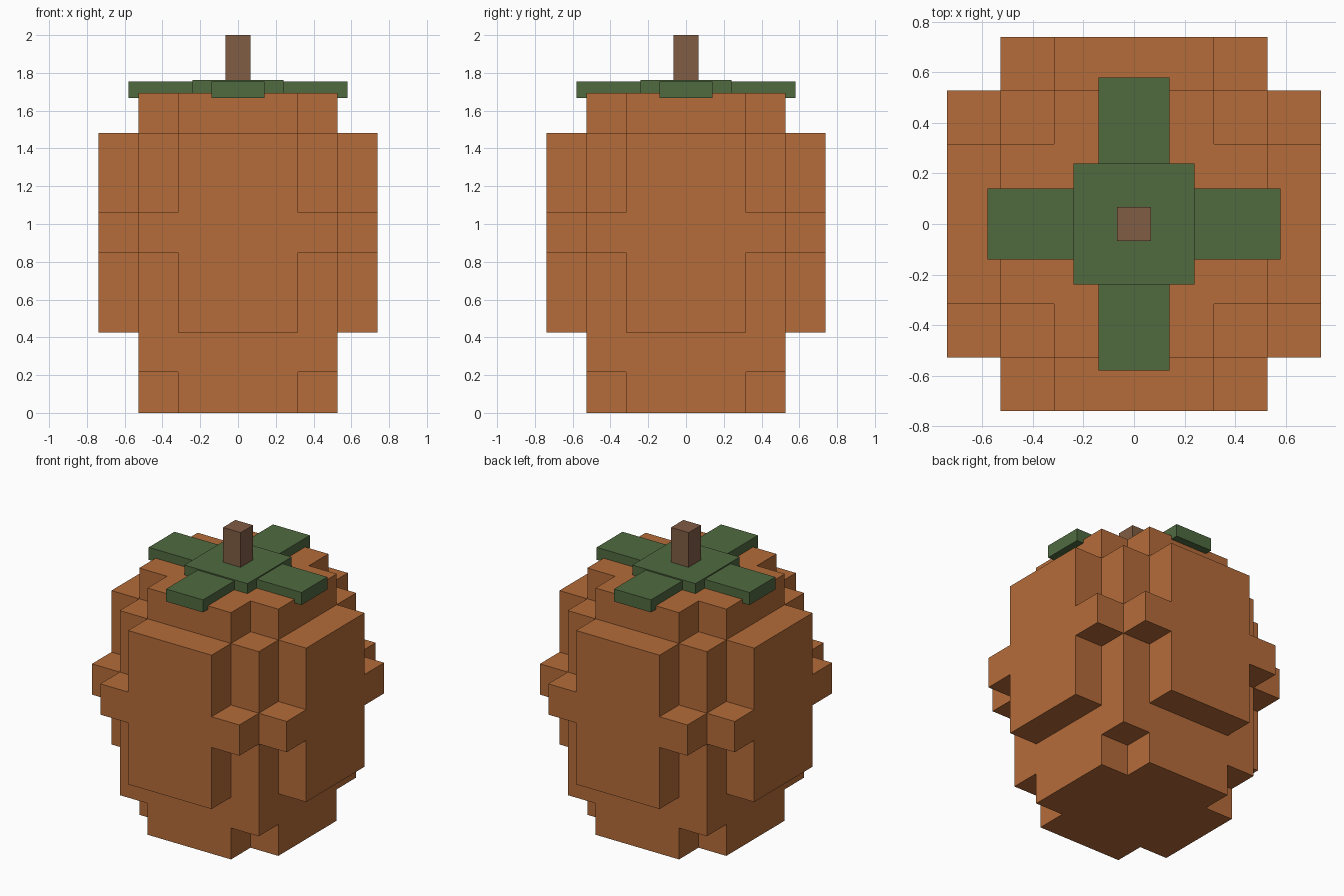
import bpy, bmesh, math
from mathutils import Matrix, Vector

if "Cube" in bpy.data.objects:
    bpy.data.objects.remove(bpy.data.objects["Cube"])

U = 0.2112   # block size
LIFT = 0.004  # small offset of the block layers


def material(name, rgb):
    m = bpy.data.materials.new(name)
    m.diffuse_color = (*rgb, 1)
    m.use_nodes = True
    m.node_tree.nodes["Principled BSDF"].inputs["Base Color"].default_value = m.diffuse_color
    return m


ORANGE = material("orange_skin", (0.462, 0.150, 0.041))
GREEN = material("leaf_green", (0.080, 0.145, 0.051))
BROWN = material("stem_brown", (0.216, 0.109, 0.058))


def add_object(name, bm, mat):
    mesh = bpy.data.meshes.new(name)
    bm.to_mesh(mesh)
    bm.free()
    mesh.materials.append(mat)
    obj = bpy.data.objects.new(name, mesh)
    bpy.context.collection.objects.link(obj)
    return obj


def box(name, lo, hi, mat):
    lo, hi = Vector(lo), Vector(hi)
    bm = bmesh.new()
    bmesh.ops.create_cube(bm, size=1, matrix=Matrix.Translation((lo + hi) / 2)
                          @ Matrix.Diagonal((*(hi - lo), 1)))
    return add_object(name, bm, mat)


def filled(i, j, k):
    """Whether the block at column i, j and layer k belongs to the body."""
    if not 0 <= k <= 7:
        return False
    near, far = sorted((abs(i), abs(j)))
    if far <= 2:                       # core, corners cut at top and bottom
        return 1 <= k <= 6 or near <= 1
    if far == 3:                       # raised side panels with a wider band
        return (2 <= k <= 6 and near <= 1) or (k == 4 and near <= 2)
    return False


# Body: outer skin of the block pattern, flat areas merged
bm = bmesh.new()
verts = {}


def corner(p):
    if p not in verts:
        x, y, z = p
        verts[p] = bm.verts.new(((x - 0.5) * U, (y - 0.5) * U,
                                 z * U + LIFT if z else 0))
    return verts[p]


for i in range(-3, 4):
    for j in range(-3, 4):
        for k in range(8):
            if not filled(i, j, k):
                continue
            for axis in range(3):
                for side in (0, 1):
                    step = [0, 0, 0]
                    step[axis] = 2 * side - 1
                    if filled(i + step[0], j + step[1], k + step[2]):
                        continue
                    ring = []
                    for a, b in ((0, 0), (1, 0), (1, 1), (0, 1)):
                        p = [i, j, k]
                        p[axis] += side
                        p[(axis + 1) % 3] += a
                        p[(axis + 2) % 3] += b
                        ring.append(corner(tuple(p)))
                    bm.faces.new(ring if side else ring[::-1])
bmesh.ops.dissolve_limit(bm, angle_limit=math.radians(1),
                         verts=bm.verts[:], edges=bm.edges[:])
add_object("fruit_body", bm, ORANGE)

# Leaf cap: raised centre and four leaves
box("leaf_centre", (-0.24, -0.24, 1.68), (0.24, 0.24, 1.762), GREEN)
for n, side in enumerate(("right", "back", "left", "front")):
    leaf = box("leaf_" + side, (0.2, -0.14, 1.668), (0.58, 0.14, 1.754), GREEN)
    leaf.data.transform(Matrix.Rotation(n * math.pi / 2, 4, 'Z'))

# Stem
box("stem", (-0.067, -0.067, 1.74), (0.067, 0.067, 2.0), BROWN)
